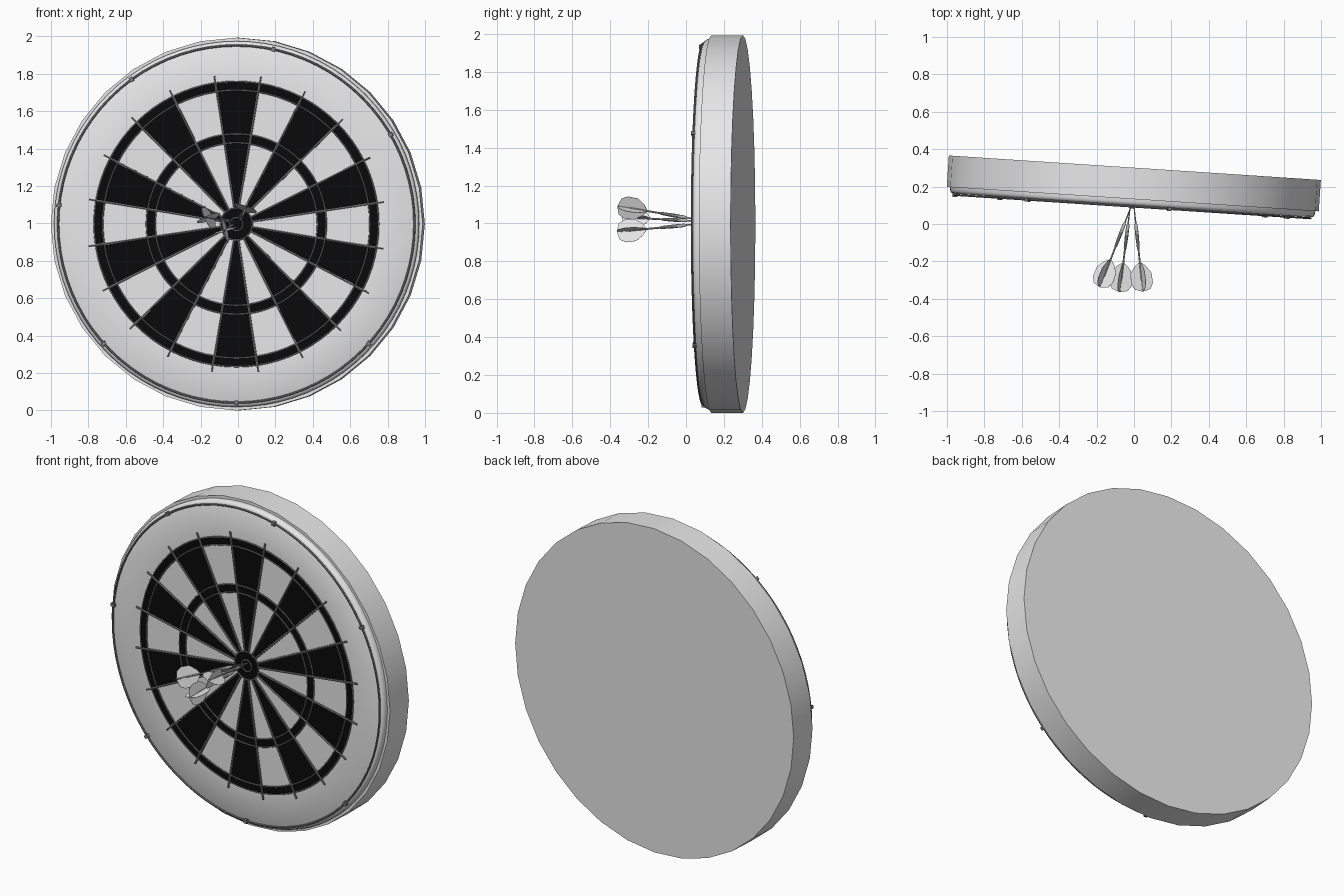
import bpy, bmesh, math
from mathutils import Matrix, Vector

if "Cube" in bpy.data.objects:
    bpy.data.objects.remove(bpy.data.objects["Cube"])


def material(name, v):
    m = bpy.data.materials.new(name)
    m.diffuse_color = (v, v, v, 1)
    m.use_nodes = True
    m.node_tree.nodes["Principled BSDF"].inputs["Base Color"].default_value = m.diffuse_color
    return m


WHITE = material("off_white", 0.8)
BLACK = material("black", 0.003)
WIRE = material("wire_grey", 0.2)
METAL = material("dart_metal", 0.45)

# The whole board is turned slightly about the vertical axis
BOARD = Matrix.Translation((-0.001, 0.217, 0.9966)) @ Matrix.Rotation(math.radians(-3.76), 4, 'Z')
FACE_Y = -0.118


def finish(name, bm, mats, world, smooth=True):
    bmesh.ops.recalc_face_normals(bm, faces=bm.faces[:])
    me = bpy.data.meshes.new(name)
    bm.to_mesh(me)
    bm.free()
    for m in mats:
        me.materials.append(m)
    ob = bpy.data.objects.new(name, me)
    bpy.context.collection.objects.link(ob)
    ob.matrix_world = world
    if smooth:
        bpy.ops.object.select_all(action='DESELECT')
        ob.select_set(True)
        bpy.context.view_layer.objects.active = ob
        bpy.ops.object.shade_smooth_by_angle(angle=math.radians(35))
    return ob


def lathe(bm, profile, n, phase=0.0, closed=False, rule=None):
    """Spin (radius, y) points about the y axis; radius 0 becomes a pole."""
    rings = []
    for r, y in profile:
        if r == 0:
            rings.append([bm.verts.new((0, y, 0))] * n)
        else:
            angles = [phase + 2 * math.pi * i / n for i in range(n)]
            rings.append([bm.verts.new((r * math.sin(a), y, r * math.cos(a))) for a in angles])
    pairs = list(zip(rings, rings[1:]))
    if closed:
        pairs.append((rings[-1], rings[0]))
    for k, (p, q) in enumerate(pairs):
        for i in range(n):
            j = (i + 1) % n
            f = bm.faces.new(list(dict.fromkeys((p[i], p[j], q[j], q[i]))))
            if rule:
                f.material_index = rule(k, i)


def wire_ring(bm, radius, thick, y, n=80):
    prof = [(radius + thick * math.cos(t * math.pi / 3), y + thick * math.sin(t * math.pi / 3))
            for t in range(6)]
    lathe(bm, prof, n, closed=True)


# Casing: coarse round drum
bm = bmesh.new()
lathe(bm, [(0, -0.084), (0.9966, -0.084), (0.9966, 0.084), (0, 0.084)], 32)
finish("casing", bm, [WHITE], BOARD)

# Playing face: 20 sectors of 4 steps each, with black score rings
RADII = [0, 0.085, 0.435, 0.48, 0.714, 0.762, 0.962]


def face_rule(k, i):
    if k in (0, 2, 4):
        return 1
    if k in (1, 3):
        return 1 if (i // 4) % 2 == 0 else 0
    return 0


bm = bmesh.new()
prof = [(r, FACE_Y) for r in RADII] + [(0.972, FACE_Y + 0.006), (0.978, FACE_Y + 0.018), (0.978, -0.08)]
lathe(bm, prof, 80, phase=-math.radians(9), rule=face_rule)
finish("board_face", bm, [WHITE, BLACK], BOARD)

# Wire spider: concentric rings and radial wires
bm = bmesh.new()
for r in (0.035, 0.085, 0.435, 0.482, 0.716, 0.762):
    wire_ring(bm, r, 0.004, FACE_Y - 0.002)
for s in range(20):
    a = math.radians(9 + 18 * s + 0.5)
    m = (Matrix.Rotation(a, 4, 'Y') @ Matrix.Translation((0, FACE_Y - 0.003, 0.4425)))
    bmesh.ops.create_cone(bm, cap_ends=True, segments=6, radius1=0.006, radius2=0.006,
                          depth=0.715, matrix=m)
finish("wire_spider", bm, [WIRE], BOARD)

# Outer number hoop with its small clips
bm = bmesh.new()
wire_ring(bm, 0.955, 0.006, FACE_Y - 0.006)
for k in range(7):
    a = math.radians(60 - 48 * k)
    m = (Matrix.Rotation(a, 4, 'Y') @ Matrix.Translation((0, FACE_Y - 0.006, 0.955))
         @ Matrix.Diagonal((0.02, 0.022, 0.024, 1)))
    bmesh.ops.create_cube(bm, size=1, matrix=m)
finish("outer_hoop", bm, [WIRE], BOARD)

# Darts: built pointing along -y from the tip, then aimed
BODY = [(0, 0.015), (0.003, 0), (0.004, -0.09), (0.009, -0.105), (0.010, -0.16),
        (0.008, -0.225), (0.005, -0.24), (0.005, -0.40), (0, -0.41)]
FIN = [(0.003, -0.305), (0.03, -0.325), (0.06, -0.365), (0.062, -0.42), (0.045, -0.452), (0.003, -0.465)]


def dart(name, tip, flight, roll):
    tip = Vector(tip)
    aim = Vector((0, -1, 0)).rotation_difference(Vector(flight) - tip)
    world = Matrix.Translation(tip) @ aim.to_matrix().to_4x4()
    bm = bmesh.new()
    lathe(bm, BODY, 10)
    finish(name + "_body", bm, [METAL], world)
    bm = bmesh.new()
    for q in range(4):
        a = math.radians(roll + 90 * q)
        bm.faces.new([bm.verts.new((r * math.cos(a), y, r * math.sin(a))) for r, y in FIN])
    ob = finish(name + "_flight", bm, [WHITE], world, smooth=False)
    mod = ob.modifiers.new("thickness", 'SOLIDIFY')
    mod.thickness = 0.002
    mod.offset = 0


dart("left_dart", (-0.015, 0.095, 1.01), (-0.16, -0.28, 1.03), 25)
dart("lower_dart", (-0.02, 0.095, 1.0), (-0.065, -0.27, 0.965), 15)
dart("upper_dart", (0.0, 0.095, 1.015), (0.04, -0.29, 1.08), -20)
